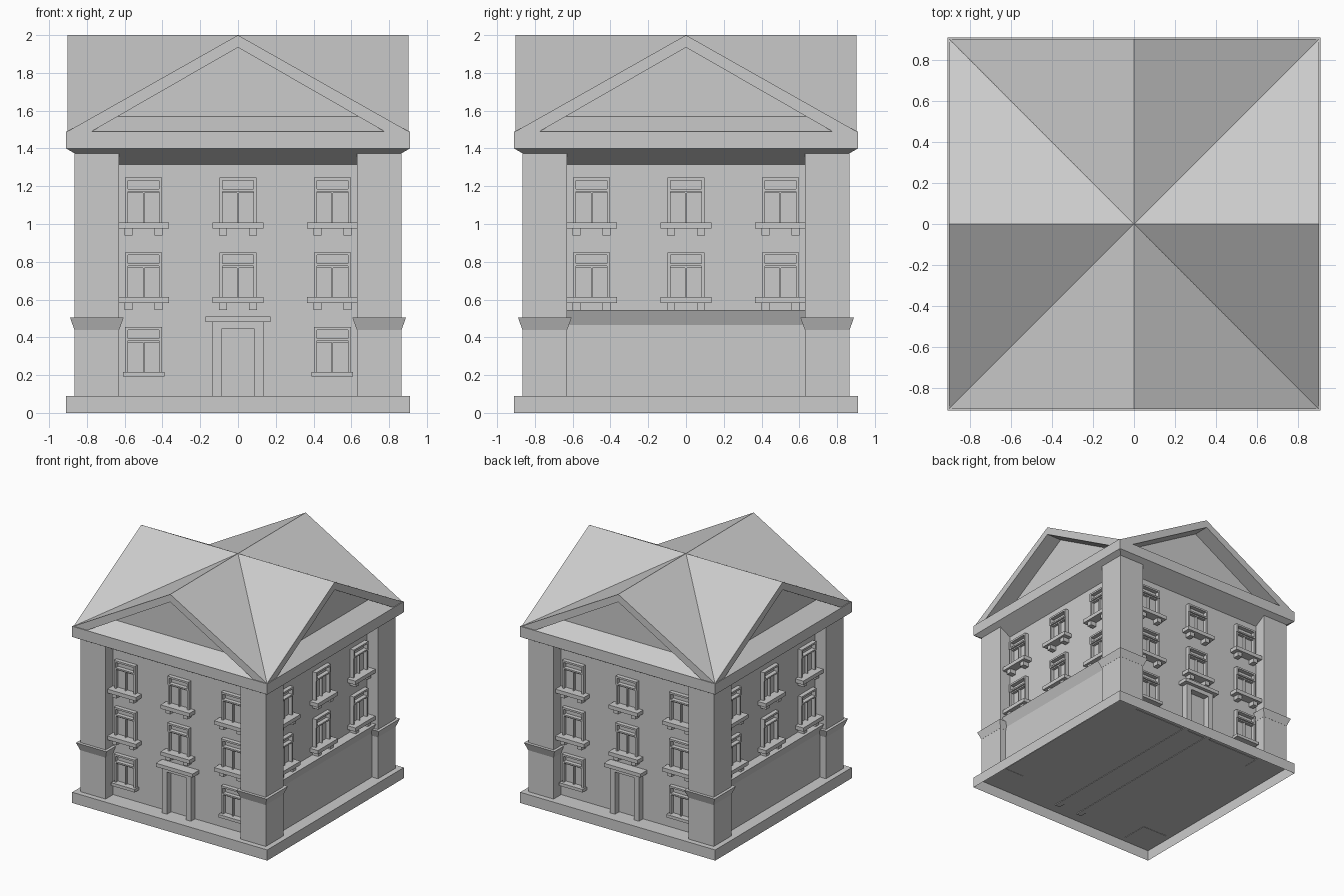
import bpy, bmesh
from math import pi
from mathutils import Matrix

if "Cube" in bpy.data.objects:
    bpy.data.objects.remove(bpy.data.objects["Cube"])

WALL = 0.765      # half width of the main walls


class Part:
    """Collects simple solids into one named object."""
    def __init__(self, name):
        self.name, self.bm = name, bmesh.new()

    def loft(self, lower, upper, m, cap_lower=True):
        a = [self.bm.verts.new(m @ Matrix.Translation(p).translation) for p in lower]
        b = [self.bm.verts.new(m @ Matrix.Translation(p).translation) for p in upper]
        n = len(a)
        for i in range(n):
            j = (i + 1) % n
            self.bm.faces.new((a[i], a[j], b[j], b[i]))
        self.bm.faces.new(b)
        if cap_lower:
            self.bm.faces.new(a[::-1])

    def box(self, x0, x1, y0, y1, z0, z1, m=Matrix(), cap=True):
        ring = [(x0, y0), (x1, y0), (x1, y1), (x0, y1)]
        self.loft([(x, y, z0) for x, y in ring], [(x, y, z1) for x, y in ring], m, cap)

    def flare(self, cx, cy, h0, h1, z0, z1):
        ring = [(-1, -1), (1, -1), (1, 1), (-1, 1)]
        self.loft([(cx + x * h0, cy + y * h0, z0) for x, y in ring],
                  [(cx + x * h1, cy + y * h1, z1) for x, y in ring], Matrix())

    def prism(self, profile, half, m=Matrix()):
        """Extrude an x/z profile along y."""
        self.loft([(x, -half, z) for x, z in profile],
                  [(x, half, z) for x, z in profile], m)

    def done(self):
        bmesh.ops.recalc_face_normals(self.bm, faces=self.bm.faces)
        me = bpy.data.meshes.new(self.name)
        self.bm.to_mesh(me)
        self.bm.free()
        bpy.context.collection.objects.link(bpy.data.objects.new(self.name, me))


def turn(k):
    return Matrix.Rotation(k * pi / 2, 4, 'Z')


# plinth, open underneath
p = Part("plinth")
p.box(-.91, .91, -.91, .91, 0, .09, cap=False)
bmesh.ops.recalc_face_normals(p.bm, faces=p.bm.faces)
p.done()

# main walls
p = Part("walls")
p.box(-WALL, WALL, -WALL, WALL, .087, 1.45)
p.done()

# corner pillars with flared collars
pillars, collars = Part("corner_pillars"), Part("pillar_collars")
for sx in (-1, 1):
    for sy in (-1, 1):
        pillars.flare(sx * .7475, sy * .7475, .1175, .1175, .085, 1.40)
        collars.flare(sx * .7475, sy * .7475, .1185, .142, .44, .505)
pillars.done()
collars.done()

# thick ground floor wall and flared ledge on the two sides
p = Part("side_ledges")
for k in (1, 3):
    m = turn(k)
    p.box(-.64, .64, -.81, -.7, .087, .47, m)
    p.loft([(-.64, -.81, .465), (.64, -.81, .465), (.64, -.7, .465), (-.64, -.7, .465)],
           [(-.64, -.845, .545), (.64, -.845, .545), (.64, -.7, .545), (-.64, -.7, .545)], m)
p.done()

# cornice with sloped soffit
p = Part("cornice")
p.flare(0, 0, WALL - .002, .91, 1.315, 1.40)
p.box(-.91, .91, -.91, .91, 1.40, 1.49)
p.done()

# crossing gable roofs and recessed tympanums
roof, tymp = Part("gable_roofs"), Part("tympanums")
for k in (0, 1):
    # each slope is its own convex profile
    for s in (-1, 1):
        roof.prism([(0, 2), (s * .903, 1.49), (s * .775, 1.49), (0, 1.935)], .903, turn(k))
    tymp.prism([(-.79, 1.485), (.79, 1.485), (0, 1.94)], WALL, turn(k))
roof.done()
tymp.done()

# windows
frames, sills, brackets = Part("window_frames"), Part("window_sills"), Part("sill_brackets")


def window(x, z, m, balcony=True):
    """z is the bottom of the frame."""
    def bar(x0, x1, z0, z1, out=.022):
        frames.box(x + x0, x + x1, -WALL - out, -WALL + .02, z + z0, z + z1, m)
    # header light
    bar(-.098, .098, .222, .237, .035)
    bar(-.098, .098, .165, .177, .035)
    for s in (-1, 1):
        e = sorted((s * .083, s * .098))
        bar(e[0], e[1], .177, .222, .035)
        bar(e[0], e[1], 0, .165, .03)
    # casement pair
    bar(-.083, .083, .155, .165)
    bar(-.004, .004, 0, .155)
    if balcony:
        sills.box(x - .135, x + .135, -WALL - .075, -WALL + .02, z - .032, z, m)
        for s in (-1, 1):
            brackets.box(x + s * .08 - .021, x + s * .08 + .021,
                         -WALL - .055, -WALL + .02, z - .068, z - .03, m)
    else:
        sills.box(x - .11, x + .11, -WALL - .055, -WALL + .02, z - .025, z, m)


for k in range(4):
    for x in (-.5, 0, .5):
        window(x, 1.008, turn(k))
        window(x, .613, turn(k))
    if k % 2 == 0:
        for x in (-.5, .5):
            window(x, .217, turn(k), False)
for part in (frames, sills, brackets):
    part.done()

# door jambs run right through the building, front to back
door, lintel = Part("door_frames"), Part("door_lintels")
for s in (-1, 1):
    e = sorted((s * .088, s * .135))
    door.box(e[0], e[1], -.82, .82, .083, .48)
for k in (0, 2):
    door.box(-.09, .09, -.82, -.74, .445, .48, turn(k))
    lintel.box(-.172, .172, -.85, -.74, .48, .51, turn(k))
door.done()
lintel.done()
